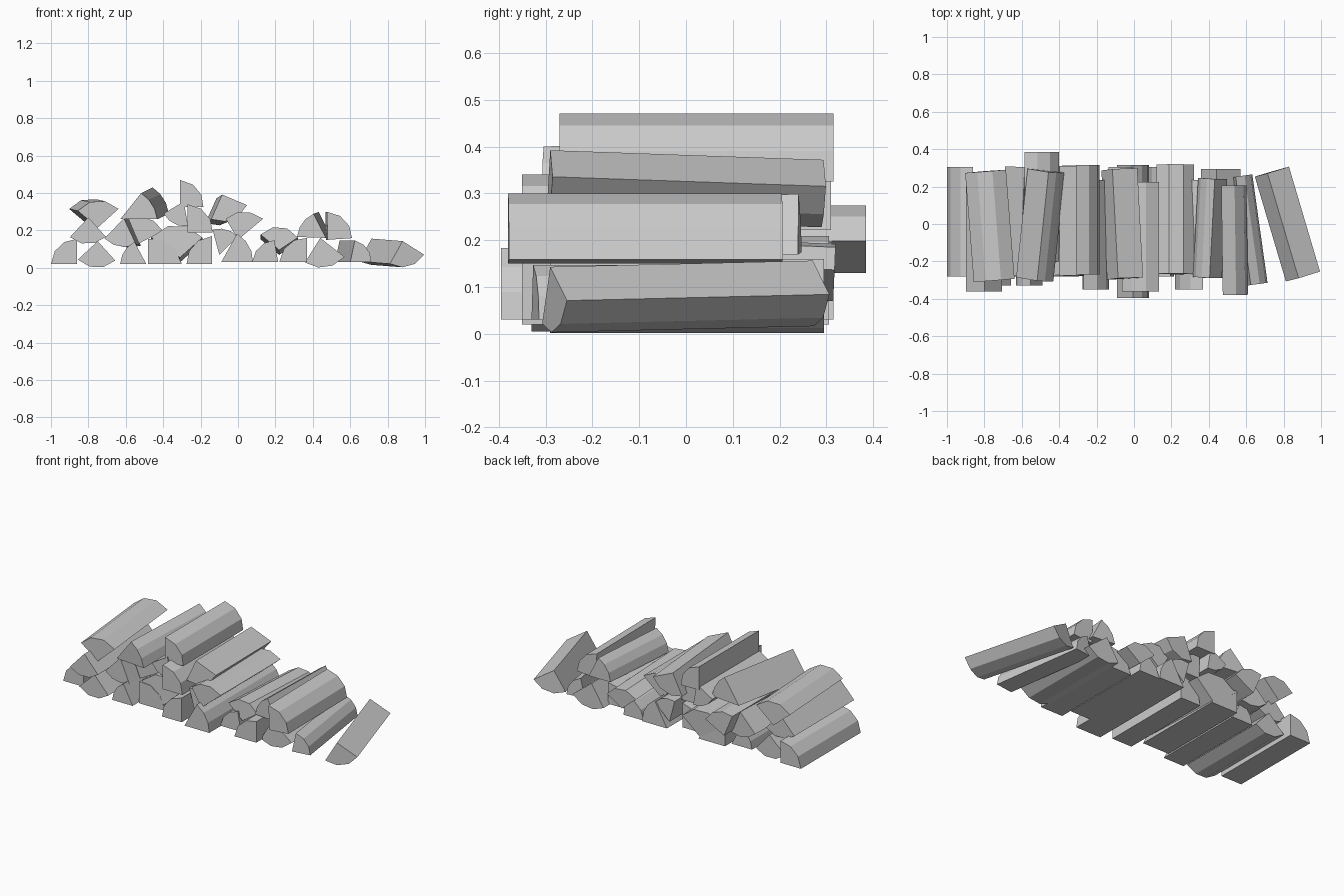
import bpy, bmesh
from math import radians, cos, sin

if "Cube" in bpy.data.objects:
    bpy.data.objects.remove(bpy.data.objects["Cube"])


def split_log(row, i, x, z, a0, a1, r0, r1, front, length=0.585, yaw=0, pitch=0):
    """Wedge of a round log: apex at (x, z) on the front end, arc from a0 to a1 degrees."""
    bm = bmesh.new()
    pts = [(0, 0)]
    for k in range(4):
        t = k / 3
        a, r = radians(a0 + (a1 - a0) * t), r0 + (r1 - r0) * t
        pts.append((r * cos(a), r * sin(a)))
    face = bm.faces.new([bm.verts.new((px, 0, pz)) for px, pz in pts])
    ext = bmesh.ops.extrude_face_region(bm, geom=[face], use_keep_orig=True)
    for v in ext["geom"]:
        if isinstance(v, bmesh.types.BMVert):
            v.co.y += length
    bmesh.ops.recalc_face_normals(bm, faces=bm.faces)
    name = f"{row}_split_log_{i + 1}"
    mesh = bpy.data.meshes.new(name)
    bm.to_mesh(mesh)
    bm.free()
    ob = bpy.data.objects.new(name, mesh)
    ob.location = (x, front, z)
    ob.rotation_euler = (radians(pitch), 0, radians(-yaw))
    bpy.context.collection.objects.link(ob)


# Logs lying on the ground, left to right
bottom = [
    dict(x=-.86, z=.02, a0=180, a1=90, r0=.14, r1=.135, front=-.28),
    dict(x=-.75, z=.143, a0=223, a1=312, r0=.145, r1=.14, front=-.33),
    dict(x=-.49, z=.02, a0=180, a1=118, r0=.14, r1=.135, front=-.33),
    dict(x=-.48, z=.02, a0=0, a1=90, r0=.18, r1=.135, front=-.28),
    dict(x=-.14, z=.02, a0=180, a1=90, r0=.135, r1=.15, front=-.35),
    dict(x=-.09, z=.03, a0=0, a1=61, r0=.17, r1=.175, front=-.395, length=.71),
    dict(x=.215, z=.03, a0=180, a1=100, r0=.14, r1=.12, front=-.28),
    dict(x=.37, z=.03, a0=180, a1=90, r0=.15, r1=.13, front=-.35),
    dict(x=.44, z=.16, a0=238, a1=322, r0=.155, r1=.165, front=-.29),
    dict(x=.60, z=.03, a0=0, a1=78, r0=.115, r1=.12, front=-.33, yaw=-8),
    dict(x=.88, z=.143, a0=240, a1=329, r0=.14, r1=.14, front=-.29, yaw=-16.5, pitch=1.3),
]
# Second layer
middle = [
    dict(x=-.80, z=.27, a0=227, a1=312, r0=.145, r1=.14, front=-.36),
    dict(x=-.61, z=.265, a0=226, a1=295, r0=.15, r1=.155, front=-.28, yaw=2.5, pitch=-.5),
    dict(x=-.53, z=.13, a0=113, a1=28, r0=.145, r1=.145, front=-.2),
    dict(x=-.31, z=.055, a0=145, a1=42, r0=.19, r1=.16, front=-.28, pitch=-2.5),
    dict(x=-.27, z=.19, a0=0, a1=90, r0=.135, r1=.15, front=-.35),
    dict(x=-.10, z=.07, a0=105, a1=44, r0=.14, r1=.14, front=-.28),
    dict(x=0, z=.15, a0=120, a1=40, r0=.13, r1=.175, front=-.36),
    dict(x=.22, z=.095, a0=140, a1=34, r0=.13, r1=.12, front=-.27, pitch=-2.5),
    dict(x=.47, z=.16, a0=178, a1=117, r0=.155, r1=.145, front=-.29, length=.53, yaw=3, pitch=1),
    dict(x=.48, z=.15, a0=4, a1=92, r0=.13, r1=.15, front=-.38, yaw=-.8),
]
# Loose top layer
top = [
    dict(x=-.75, z=.215, a0=140, a1=42, r0=.14, r1=.15, front=-.30, yaw=-4.5, pitch=1),
    dict(x=-.63, z=.26, a0=0, a1=51, r0=.2, r1=.18, front=-.285, yaw=6, pitch=3),
    dict(x=-.29, z=.355, a0=211, a1=280, r0=.125, r1=.135, front=-.275),
    dict(x=-.31, z=.325, a0=0, a1=90, r0=.125, r1=.145, front=-.27),
    dict(x=-.085, z=.392, a0=246, a1=337, r0=.145, r1=.145, front=-.29, yaw=-3, pitch=-2),
]
for row, logs in (("bottom", bottom), ("middle", middle), ("top", top)):
    for i, spec in enumerate(logs):
        split_log(row, i, **spec)
